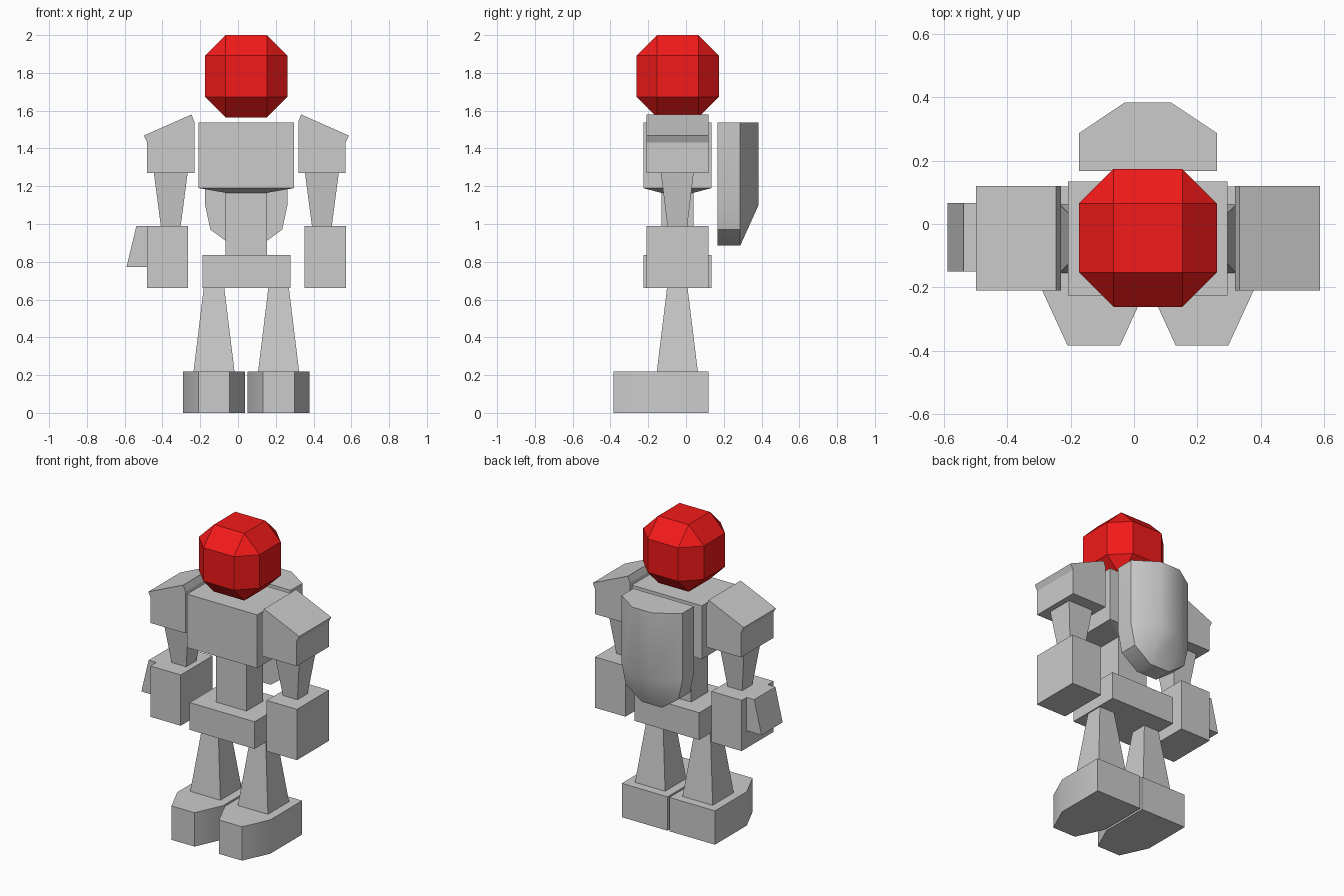
import bpy, bmesh, math
from mathutils import Vector

if "Cube" in bpy.data.objects:
    bpy.data.objects.remove(bpy.data.objects["Cube"])

CX, CY = 0.044, -0.046  # centre line of the body


def finish(name, bm, smooth=None):
    bmesh.ops.recalc_face_normals(bm, faces=bm.faces)
    mesh = bpy.data.meshes.new(name)
    bm.to_mesh(mesh)
    bm.free()
    if smooth:
        mesh.shade_smooth()
        mesh.set_sharp_from_angle(angle=math.radians(smooth))
    obj = bpy.data.objects.new(name, mesh)
    bpy.context.collection.objects.link(obj)
    return obj


def loft(name, rings, smooth=None):
    """Skin a stack of equal-length point rings and cap both ends."""
    bm = bmesh.new()
    loops = [[bm.verts.new(p) for p in ring] for ring in rings]
    n = len(loops[0])
    for a, b in zip(loops, loops[1:]):
        for i in range(n):
            j = (i + 1) % n
            bm.faces.new((a[i], a[j], b[j], b[i]))
    bm.faces.new(loops[0])
    bm.faces.new(loops[-1])
    return finish(name, bm, smooth)


def block(name, x, *sections):
    """Rectangular sections (z, half width, half depth), centred on x and CY."""
    corners = ((-1, -1), (1, -1), (1, 1), (-1, 1))
    return loft(name, [[(x + i * hx, CY + j * hy, z) for i, j in corners]
                       for z, hx, hy in sections])


def side_prism(name, side, profile, y0, y1):
    """Extrude an (x offset, z) profile along y on one side of the body."""
    return loft(name, [[(CX + side * x, y, z) for x, z in profile] for y in (y0, y1)])


# head: cube with wide single bevels
bm = bmesh.new()
bmesh.ops.create_cube(bm, size=0.436)
bmesh.ops.bevel(bm, geom=bm.edges[:], offset=0.109, segments=1, affect='EDGES')
bmesh.ops.translate(bm, verts=bm.verts, vec=Vector((CX, -0.044, 1.782)))
head = finish("head", bm)
red = bpy.data.materials.new("red")
red.diffuse_color = (0.9, 0.01, 0.01, 1)
red.use_nodes = True
red.node_tree.nodes["Principled BSDF"].inputs["Base Color"].default_value = red.diffuse_color
head.data.materials.append(red)

# trunk
block("torso", CX, (1.165, 0.109, 0.085), (1.19, 0.252, 0.18), (1.537, 0.252, 0.18))
block("spine", CX, (0.835, 0.109, 0.085), (1.17, 0.109, 0.085))
block("pelvis", CX, (0.66, 0.233, 0.18), (0.837, 0.233, 0.18))

for side, label in ((-1, "left"), (1, "right")):
    # arms
    side_prism(f"{label}_shoulder", side,
               [(0.275, 1.27), (0.525, 1.27), (0.525, 1.432), (0.543, 1.468),
                (0.29, 1.58), (0.275, 1.54)], -0.21, 0.12)
    arm_x = CX + side * 0.4
    block(f"{label}_upper_arm", arm_x, (0.985, 0.052, 0.052), (1.275, 0.09, 0.087))
    block(f"{label}_forearm", CX + side * 0.418, (0.66, 0.109, 0.164), (0.99, 0.109, 0.164))

    # legs
    block(f"{label}_leg", CX + side * 0.171, (0.215, 0.109, 0.109), (0.665, 0.054, 0.054))

    # feet with narrowed toes
    outline = [(-0.164, 0.118), (-0.164, -0.208), (-0.083, -0.384),
               (0.083, -0.384), (0.164, -0.208), (0.164, 0.118)]
    loft(f"{label}_foot", [[(CX + side * 0.171 + x, y, z) for x, y in outline]
                           for z in (0, 0.22)], smooth=30)

# cuff on the outside of one forearm
side_prism("wrist_cuff", -1, [(0.52, 0.99), (0.582, 0.99), (0.634, 0.773), (0.52, 0.773)],
           -0.15, 0.067)

# shield on the back: flat inner plate, raised outer ridge
rim = [(0.218, 1.537), (0.218, 1.10), (0.19, 0.97), (0.073, 0.885)]
ridge = [(0.073, 1.537), (0.073, 1.10)]
bm = bmesh.new()
for pts, y in ((rim, 0.167), (rim, 0.287), (ridge, 0.384)):
    for x, z in pts:
        for s in (-1, 1):
            bm.verts.new((CX + s * x, y, z))
bmesh.ops.convex_hull(bm, input=bm.verts[:])
bmesh.ops.dissolve_limit(bm, angle_limit=math.radians(1), verts=bm.verts[:], edges=bm.edges[:])
finish("back_shield", bm, smooth=40)
